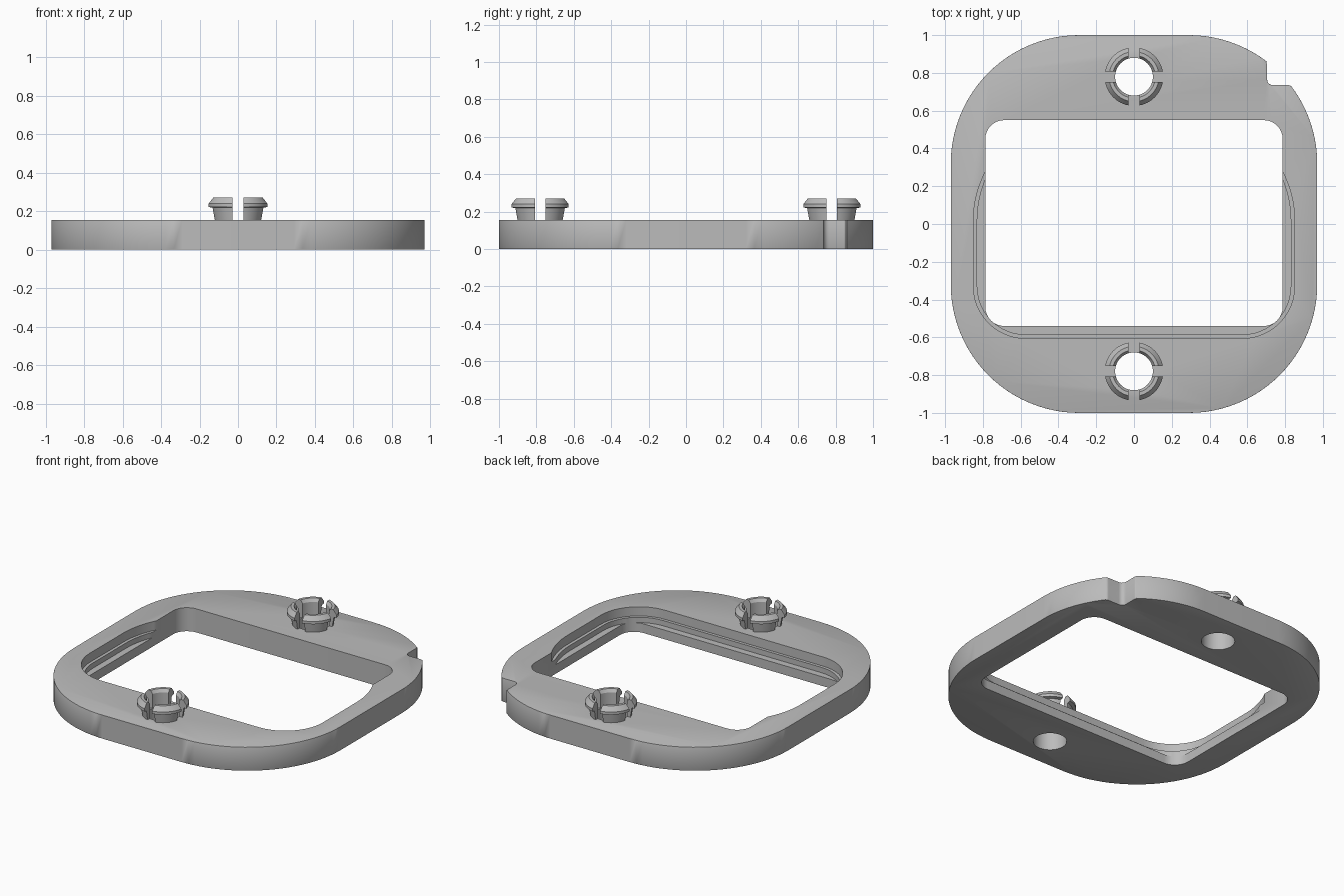
import bpy, bmesh, math
from math import sin, cos, asin, pi

if "Cube" in bpy.data.objects:
    bpy.data.objects.remove(bpy.data.objects["Cube"])

H = 0.155          # plate thickness
CLIP_Y = 0.78      # clip ring centre

mat = bpy.data.materials.new("light grey plastic")
mat.diffuse_color = (0.5, 0.5, 0.5, 1)
mat.use_nodes = True
mat.node_tree.nodes["Principled BSDF"].inputs["Base Color"].default_value = mat.diffuse_color


def arc(cx, cy, r, a0, a1, n):
    a0, a1 = math.radians(a0), math.radians(a1)
    return [(cx + r * cos(a0 + (a1 - a0) * i / n),
             cy + r * sin(a0 + (a1 - a0) * i / n)) for i in range(n + 1)]


def rounded_rect(x, y0, y1, r, n):
    pts = []
    for cx, cy, a in ((x - r, y1 - r, 0), (r - x, y1 - r, 90),
                      (r - x, y0 + r, 180), (x - r, y0 + r, 270)):
        pts += arc(cx, cy, r, a, a + 90, n)
    return pts


def make_object(name, bm):
    bmesh.ops.recalc_face_normals(bm, faces=bm.faces)
    me = bpy.data.meshes.new(name)
    bm.to_mesh(me)
    bm.free()
    me.materials.append(mat)
    ob = bpy.data.objects.new(name, me)
    bpy.context.collection.objects.link(ob)
    return ob


def prism(name, pts, z0, z1, bevel=0):
    bm = bmesh.new()
    face = bm.faces.new([bm.verts.new((x, y, z0)) for x, y in pts])
    ext = bmesh.ops.extrude_face_region(bm, geom=[face])
    for v in ext["geom"]:
        if isinstance(v, bmesh.types.BMVert):
            v.co.z = z1
    if bevel:
        rim = [e for e in bm.edges if abs(e.verts[0].co.z - e.verts[1].co.z) < 1e-6]
        bmesh.ops.bevel(bm, geom=rim, offset=bevel, segments=2, profile=0.5,
                        affect='EDGES', clamp_overlap=True)
    return make_object(name, bm)


def cut(target, cutter):
    mod = target.modifiers.new("cut", 'BOOLEAN')
    mod.operation, mod.solver, mod.object = 'DIFFERENCE', 'EXACT', cutter
    dg = bpy.context.evaluated_depsgraph_get()
    me = bpy.data.meshes.new_from_object(target.evaluated_get(dg))
    target.modifiers.clear()
    target.data = me
    bpy.data.objects.remove(cutter)


def smooth(ob):
    bpy.ops.object.select_all(action='DESELECT')
    ob.select_set(True)
    bpy.context.view_layer.objects.active = ob
    bpy.ops.object.shade_smooth_by_angle(angle=math.radians(30))


# Frame outline with a filleted notch in the back right corner
NX, NY = 0.705, 0.735
outline, notched = [], False
for x, y in rounded_rect(0.97, -1.0, 1.0, 0.68, 24):
    if x > NX and y > NY:
        if not notched:
            notched = True
            outline += arc(0.815, NY - 0.02, 0.02, 45, 90, 3)
            outline += arc(NX + 0.03, NY + 0.03, 0.03, 270, 180, 5)
            outline += arc(NX - 0.015, 0.843, 0.015, 0, 50, 3)
    else:
        outline.append((x, y))
frame = prism("frame_plate", outline, 0, H, 0.008)

# Window opening
cut(frame, prism("window_cutter", rounded_rect(0.787, -0.54, 0.55, 0.10, 8), -0.1, 0.3))


# Stepped recess around the front part of the window
def recess(d, z):
    x, y, r = 0.85 - d, -0.605 + d, 0.275 - d
    half = arc(x - r, y + r, r, 270, 360, 12)             # front corner
    half += arc(x - 0.55, 0.02, 0.55, 0, 40, 14)          # taper into side wall
    return prism("recess_cutter", half + [(-px, py) for px, py in reversed(half)], z, 0.3)


for d, z in ((0.0, 0.095), (0.02, 0.06)):
    cut(frame, recess(d, z))

# Round holes through the plate below the clips
for s in (1, -1):
    cut(frame, prism("hole_cutter", arc(0, s * CLIP_Y, 0.10, 0, 352.5, 47), -0.1, 0.3))
smooth(frame)

# Snap clips: four barbed fingers around each hole
PROFILE = [(0.10, H - 0.01), (0.122, H - 0.01), (0.135, 0.218), (0.155, 0.222),
           (0.155, 0.24), (0.132, 0.27), (0.113, 0.27), (0.10, 0.25)]


def clip(name, cy):
    bm = bmesh.new()
    n = 12
    for q in range(4):
        rings = []
        for i in range(n + 1):
            ring = []
            for r, z in PROFILE:
                gap = asin(0.028 / r)                     # constant slot width
                a = q * pi / 2 + gap + (pi / 2 - 2 * gap) * i / n
                ring.append(bm.verts.new((r * cos(a), cy + r * sin(a), z)))
            rings.append(ring)
        for a, b in zip(rings, rings[1:]):
            for j in range(len(PROFILE)):
                k = (j + 1) % len(PROFILE)
                bm.faces.new((a[j], a[k], b[k], b[j]))
        bm.faces.new(rings[0])
        bm.faces.new(rings[-1])
    smooth(make_object(name, bm))


clip("back_clip", CLIP_Y)
clip("front_clip", -CLIP_Y)
